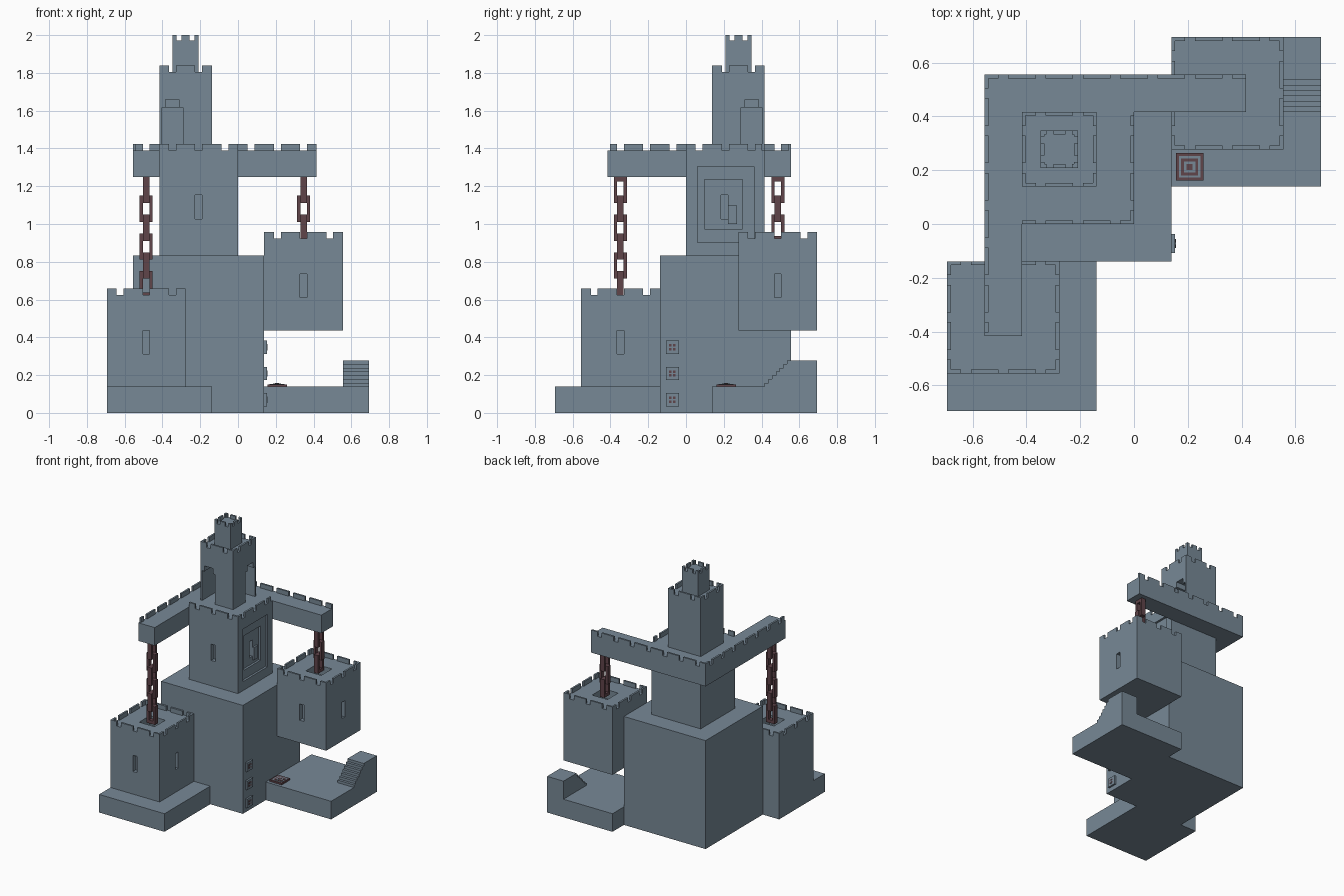
import bpy, bmesh
from mathutils import Vector

U = 2 / 14.4  # building grid unit

cube = bpy.data.objects.get("Cube")
if cube:
    bpy.data.objects.remove(cube, do_unlink=True)


def material(name, rgb):
    m = bpy.data.materials.new(name)
    m.use_nodes = True
    m.diffuse_color = (*rgb, 1)
    bsdf = m.node_tree.nodes["Principled BSDF"]
    bsdf.inputs["Base Color"].default_value = (*rgb, 1)
    bsdf.inputs["Roughness"].default_value = 0.9
    return m


STONE = material("slate_stone", (0.185, 0.248, 0.305))
RED = material("dark_red_iron", (0.115, 0.058, 0.068))


def boxes(name, spans, mat=STONE):
    """One object made of boxes, each given as (low corner, high corner) in grid units."""
    bm = bmesh.new()
    for lo, hi in spans:
        lo, hi = Vector(lo) * U, Vector(hi) * U
        verts = bmesh.ops.create_cube(bm, size=1)["verts"]
        for v in verts:
            v.co = Vector([(lo[i] + hi[i]) / 2 + v.co[i] * (hi[i] - lo[i]) for i in range(3)])
    return finish(name, bm, mat)


def finish(name, bm, mat):
    mesh = bpy.data.meshes.new(name)
    bm.to_mesh(mesh)
    bm.free()
    mesh.materials.append(mat)
    ob = bpy.data.objects.new(name, mesh)
    bpy.context.collection.objects.link(ob)
    return ob


def cut(ob, *spans):
    """Carve boxes out of an object, one after another."""
    for lo, hi in spans:
        cutter = boxes("cutter", [(lo, hi)])
        cutter.hide_render = True
        mod = ob.modifiers.new("cut", "BOOLEAN")
        mod.operation, mod.solver, mod.object = "DIFFERENCE", "EXACT", cutter
        bpy.context.view_layer.objects.active = ob
        bpy.ops.object.modifier_apply(modifier=mod.name)
        bpy.data.objects.remove(cutter, do_unlink=True)


def merlon_row(axis, start, end, edge, inward, z, period=1.0, notch=0.26, h=0.25, t=0.1):
    """Merlon boxes along one edge, with a notch in the middle of each period."""
    count = round((end - start) / period)
    stops = [start + (t if axis == "y" else 0)]
    for i in range(count):
        mid = start + (i + 0.5) * period
        stops += [mid - notch / 2, mid + notch / 2]
    stops.append(end - (t if axis == "y" else 0))
    c0, c1 = sorted((edge, edge + inward * t))
    spans = []
    for a, b in zip(stops[::2], stops[1::2]):
        if axis == "x":
            spans.append(((a, c0, z), (b, c1, z + h)))
        else:
            spans.append(((c0, a, z), (c1, b, z + h)))
    return spans


def ring(x0, x1, y0, y1, z, **kw):
    return (merlon_row("x", x0, x1, y0, 1, z, **kw) + merlon_row("x", x0, x1, y1, -1, z, **kw)
            + merlon_row("y", y0, y1, x0, 1, z, **kw) + merlon_row("y", y0, y1, x1, -1, z, **kw))


# Main block and low terraces
boxes("main_block", [((-4, -1, 0), (1, 4, 6))])
boxes("front_terrace", [((-5, -5, 0), (-1, -1, 1))])
boxes("side_terrace", [((1, 1, 0), (5, 5, 1))])

# Stairs: a stepped profile extruded sideways
profile = [(5, 1), (3, 1)]
for i in range(7):
    profile += [(3 + i / 7, 1 + (i + 1) / 7), (3 + (i + 1) / 7, 1 + (i + 1) / 7)]
profile.append((5, 2))
bm = bmesh.new()
face = bm.faces.new([bm.verts.new((4 * U, y * U, z * U)) for y, z in profile])
side = bmesh.ops.extrude_face_region(bm, geom=[face])["geom"]
bmesh.ops.translate(bm, vec=(U, 0, 0), verts=[g for g in side if isinstance(g, bmesh.types.BMVert)])
bmesh.ops.recalc_face_normals(bm, faces=bm.faces)
finish("stairs", bm, STONE)


# Chained towers: body with shaft and arrow slits, battlements, chain
def chained_tower(name, x, y, z, links):
    top = z + 3.5
    body = boxes(name, [((x, y, z), (x + 3, y + 3, top))])
    cx, cy = x + 1.5, y + 1.5
    cut(body,
        ((cx - 0.47, cy - 0.47, top - 0.5), (cx + 0.47, cy + 0.47, top + 0.2)),
        ((cx - 0.13, y - 0.1, z + 1.25), (cx + 0.13, y + 0.25, z + 2.15)),
        ((x + 2.75, cy - 0.13, z + 1.25), (x + 3.1, cy + 0.13, z + 2.15)))
    boxes(name + "_battlements", ring(x, x + 3, y, y + 3, top))
    chain = []
    for i in range(links):
        zc = 8.5 - 0.72 * i
        parts = [(-0.25, -0.125, -0.5, 0.5), (0.125, 0.25, -0.5, 0.5),
                 (-0.125, 0.125, -0.5, -0.32), (-0.125, 0.125, 0.32, 0.5)]
        for a, b, lo, hi in parts:
            if i % 2:   # link faces the front
                chain.append(((cx + a, cy - 0.125, zc + lo), (cx + b, cy + 0.125, zc + hi)))
            else:       # link faces the side
                chain.append(((cx - 0.125, cy + a, zc + lo), (cx + 0.125, cy + b, zc + hi)))
    boxes(name + "_chain", chain, RED)


chained_tower("front_tower", -5, -4, 1, 6)
chained_tower("hanging_tower", 1, 2, 3.15, 3)

# Keep with front slit and stepped niche on its side
keep = boxes("keep", [((-3, 0, 6), (0, 3, 10))])
cut(keep,
    ((-1.64, -0.1, 7.4), (-1.38, 0.25, 8.3)),
    ((-0.12, 0.43, 6.5), (0.1, 2.6, 9.4)),
    ((-0.24, 0.7, 7.0), (-0.05, 2.15, 8.9)),
    ((-0.5, 1.33, 7.4), (-0.2, 1.6, 8.3)))
boxes("niche_block", [((-0.26, 1.6, 7.2), (-0.14, 1.95, 7.9))])

# Overhanging walkway arms and the battlements around the roof
boxes("walkway", [((-4, 3, 9), (3, 4, 10)), ((-4, -3, 9), (-3, 3, 10))])
boxes("roof_battlements",
      merlon_row("x", -4, 3, 4, -1, 10) + merlon_row("y", -3, 4, -4, 1, 10)
      + merlon_row("x", -3, 0, 0, 1, 10) + merlon_row("y", 0, 3, 0, -1, 10))

# Upper tower with a cornered arched passage
upper = boxes("upper_tower", [((-3, 1, 10), (-1, 3, 13))])
for inset, z0, z1 in ((0, 9.9, 11.65), (0.14, 11.5, 11.95)):
    a, b = -2.9 + inset, -2.1 - inset
    cut(upper,
        ((a, 0.9, z0), (b, 2.9 - inset, z1)),
        ((a, 2.1 + inset, z0), (-0.9, 2.9 - inset, z1)))
boxes("upper_battlements", ring(-3, -1, 1, 3, 13))

# Top turret
boxes("turret", [((-2.5, 1.5, 13), (-1.5, 2.5, 14.2))])
boxes("turret_battlements", ring(-2.5, -1.5, 1.5, 2.5, 14.2, period=0.5, notch=0.18, h=0.2))

# Three square buttons on the side of the main block
frames, reds = [], []
for zc in (0.5, 1.5, 2.5):
    yc = -0.52
    frames.append(((1, yc - 0.25, zc - 0.25), (1.1, yc + 0.25, zc + 0.25)))
    reds.append(((1.1, yc - 0.12, zc - 0.12), (1.11, yc + 0.12, zc + 0.12)))
    frames.append(((1.1, yc - 0.025, zc - 0.12), (1.12, yc + 0.025, zc + 0.12)))
    frames.append(((1.1, yc - 0.12, zc - 0.025), (1.12, yc + 0.12, zc + 0.025)))
boxes("buttons", frames)
boxes("button_inlays", reds, RED)

# Floor pad of nested squares on the side terrace
px, py = 1.49, 1.53
for i, half in enumerate((0.37, 0.29, 0.23, 0.15, 0.08)):
    z0 = 1 if i == 0 else 1.09 + 0.01 * (i - 1)
    boxes(f"floor_pad_{i + 1}",
          [((px - half, py - half, z0), (px + half, py + half, 1.09 + 0.01 * i))],
          STONE if i % 2 else RED)
